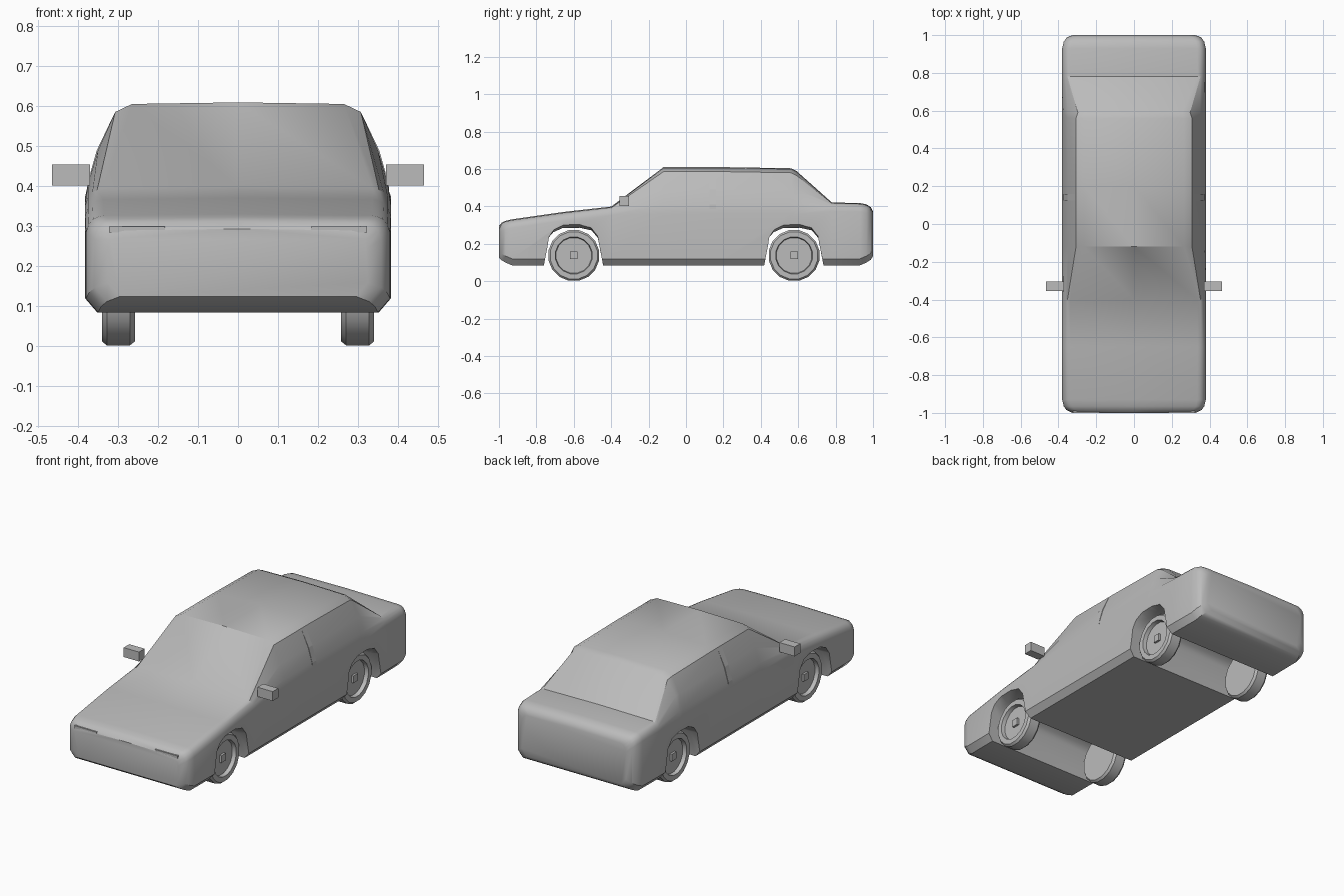
import bpy, bmesh, math
from mathutils import Vector

cube = bpy.data.objects.get("Cube")
if cube:
    bpy.data.objects.remove(cube, do_unlink=True)

grey = bpy.data.materials.new("body_grey")
grey.use_nodes = True
grey.diffuse_color = (0.5, 0.5, 0.5, 1)
grey.node_tree.nodes["Principled BSDF"].inputs["Base Color"].default_value = (0.5, 0.5, 0.5, 1)


def finish(name, bm):
    bmesh.ops.remove_doubles(bm, verts=bm.verts, dist=0.0005)
    bmesh.ops.recalc_face_normals(bm, faces=bm.faces)
    mesh = bpy.data.meshes.new(name)
    bm.to_mesh(mesh)
    bm.free()
    obj = bpy.data.objects.new(name, mesh)
    bpy.context.collection.objects.link(obj)
    mesh.materials.append(grey)
    return obj


def loft(name, rings):
    """Skin closed rings of equal length and cap both ends."""
    bm = bmesh.new()
    rows = [[bm.verts.new(p) for p in ring] for ring in rings]
    n = len(rows[0])
    for a, b in zip(rows, rows[1:]):
        for i in range(n):
            j = (i + 1) % n
            bm.faces.new((a[i], a[j], b[j], b[i]))
    bm.faces.new(rows[0])
    bm.faces.new(rows[-1])
    return finish(name, bm)


def box(name, lo, hi):
    bm = bmesh.new()
    bmesh.ops.create_cube(bm, size=1)
    lo, hi = Vector(lo), Vector(hi)
    for v in bm.verts:
        v.co = Vector(a * b for a, b in zip(v.co, hi - lo)) + (lo + hi) / 2
    return finish(name, bm)


def smooth(obj, degrees):
    bpy.ops.object.select_all(action="DESELECT")
    obj.select_set(True)
    bpy.context.view_layer.objects.active = obj
    bpy.ops.object.shade_smooth_by_angle(angle=math.radians(degrees))


def section(y, w, bottom, upper):
    """Mirrored cross-section: sill, side, then the upper outline."""
    half = [(w - 0.03, bottom), (w, bottom + 0.035)] + upper
    left = [(x, y, z) for x, z in half]
    return left + [(0, y, upper[-1][1] + 0.004)] + [(-x, y, z) for x, y, z in reversed(left)]


def deck(y, w, bottom, top):
    return section(y, w, bottom, [(w, top - 0.045), (w - 0.007, top - 0.025), (w - 0.018, top - 0.012),
                                  (w - 0.03, top - 0.006), (w - 0.045, top - 0.003)])


def cabin(y, roof, narrow=0.0):
    return section(y, 0.382, 0.085, [(0.382, 0.36), (0.374, 0.41), (0.35, 0.49),
                                     (0.307 - narrow, roof - 0.022), (0.265 - narrow, roof - 0.002)])


# Body shell: nose, bonnet, cabin, boot
body = loft("car_body", [
    deck(-1.0, 0.325, 0.125, 0.293),
    deck(-0.985, 0.358, 0.112, 0.312),
    deck(-0.965, 0.372, 0.1, 0.322),
    deck(-0.93, 0.38, 0.085, 0.33),
    deck(-0.65, 0.382, 0.085, 0.37),
    deck(-0.4, 0.382, 0.085, 0.398),
    cabin(-0.12, 0.608),
    cabin(0.2, 0.608),
    cabin(0.56, 0.602),
    cabin(0.59, 0.588, 0.01),
    deck(0.78, 0.382, 0.085, 0.42),
    deck(0.93, 0.38, 0.085, 0.417),
    deck(0.965, 0.372, 0.1, 0.41),
    deck(0.988, 0.356, 0.115, 0.395),
    deck(1.0, 0.325, 0.135, 0.37),
])

# Wheel wells: flared openings running across the whole underside
outer_arch = [(-0.165, 0.05), (-0.16, 0.085), (-0.13, 0.24), (-0.1, 0.285), (-0.05, 0.31),
              (0.03, 0.313), (0.09, 0.295), (0.125, 0.25), (0.157, 0.085), (0.163, 0.05)]
inner_arch = [(-0.165, 0.05), (-0.16, 0.085), (-0.137, 0.23), (-0.11, 0.262), (-0.06, 0.284),
              (0.03, 0.286), (0.095, 0.272), (0.13, 0.23), (0.157, 0.085), (0.163, 0.05)]
AXLES = {"front": -0.6, "rear": 0.578}
for end, yc in AXLES.items():
    rings = [[(x, yc + y, z) for y, z in arch]
             for x, arch in ((-0.41, outer_arch), (-0.33, inner_arch), (0.33, inner_arch), (0.41, outer_arch))]
    cutter = loft(end + "_wheel_well_cutter", rings)
    cutter.hide_render = True
    cut = body.modifiers.new(end + "_well", "BOOLEAN")
    cut.object = cutter
    cut.solver = "EXACT"
    bpy.context.view_layer.objects.active = body
    bpy.ops.object.modifier_apply(modifier=cut.name)
    bpy.data.objects.remove(cutter, do_unlink=True)
smooth(body, 32)


# Wheels: lathed tyre with a recessed rim
def wheel(name, side, yc, sides=16):
    profile = [(0.098, 0.258), (0.128, 0.258), (0.138, 0.27), (0.138, 0.328),
               (0.128, 0.34), (0.1, 0.34), (0.096, 0.318), (0.03, 0.318)]
    rings = []
    for r, x in profile:
        angles = [math.tau * (i + 0.5) / sides for i in range(sides)]
        rings.append([(side * x, yc + r * math.sin(a), 0.138 + r * math.cos(a)) for a in angles])
    smooth(loft(name, rings), 35)


for side, label in ((1, "left"), (-1, "right")):
    for end, yc in AXLES.items():
        wheel(f"{end}_{label}_wheel", side, yc)
        # Small square hub in the rim
        xs = sorted((side * 0.315, side * 0.33))
        box(f"{end}_{label}_hub", (xs[0], yc - 0.02, 0.118), (xs[1], yc + 0.02, 0.158))
    # Door mirror
    xs = sorted((side * 0.37, side * 0.465))
    box(label + "_mirror", (xs[0], -0.355, 0.402), (xs[1], -0.305, 0.455))
    # Headlamp lip
    xs = sorted((side * 0.182, side * 0.322))
    box(label + "_headlamp_lip", (xs[0], -1.0, 0.285), (xs[1], -0.985, 0.3))
    # Door pillar strip
    strip = [(0.38, 0.36), (0.376, 0.41), (0.353, 0.49), (0.311, 0.578), (0.3, 0.578), (0.34, 0.49), (0.36, 0.36)]
    loft(label + "_door_pillar", [[(side * x, y, z) for x, z in strip] for y in (0.125, 0.16)])
